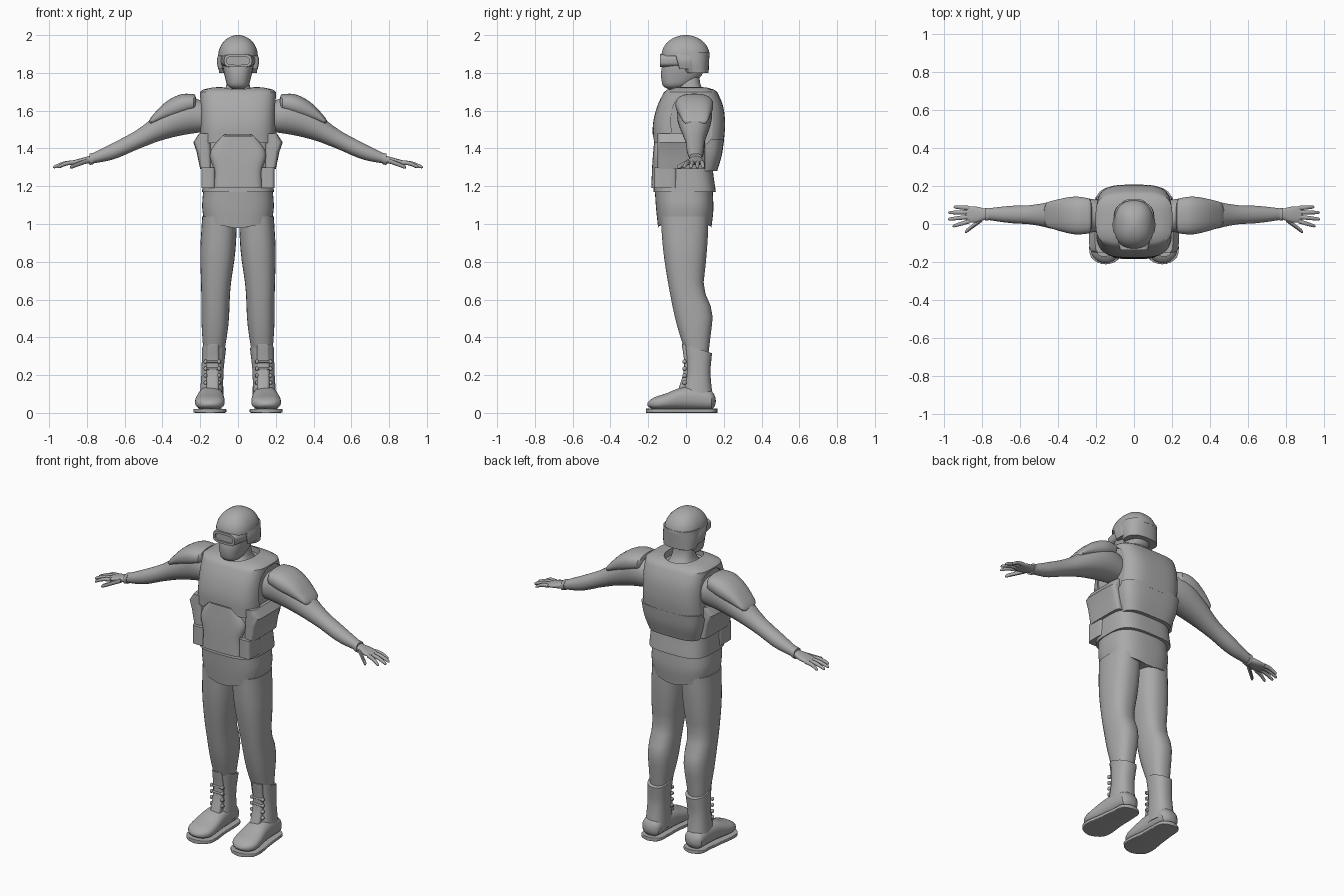
import bpy, bmesh, math

cube = bpy.data.objects.get("Cube")
if cube:
    bpy.data.objects.remove(cube, do_unlink=True)

grey = bpy.data.materials.new("plain_grey")
grey.use_nodes = True
grey.diffuse_color = (.4, .4, .4, 1)
grey.node_tree.nodes["Principled BSDF"].inputs["Base Color"].default_value = grey.diffuse_color


def at(keys, t):
    """Smooth curve through evenly spaced keys, read at t between 0 and 1."""
    last = len(keys) - 1
    if last == 0:
        return keys[0]
    i = min(int(t * last + 1e-6), last - 1)
    u = t * last - i
    a, b = keys[i], keys[i + 1]
    before = keys[i - 1] if i > 0 else 2 * a - b
    after = keys[i + 2] if i + 2 <= last else 2 * b - a
    ease = u * u * (3 - 2 * u)
    bend = (b - before) / 2 * u * (1 - u) ** 2 - (after - a) / 2 * u * u * (1 - u)
    return a + (b - a) * ease + bend


def around(centre, radius):
    """Low and high outline curves at a radius either side of a centre curve."""
    count = max(len(centre), len(radius), 2)
    steps = [i / (count - 1) for i in range(count)]
    return ([at(centre, t) - at(radius, t) for t in steps],
            [at(centre, t) + at(radius, t) for t in steps])


def half(*widths):
    return around([0], widths)


def activate(ob):
    for other in bpy.context.selected_objects:
        other.select_set(False)
    ob.select_set(True)
    bpy.context.view_layer.objects.active = ob


def solid(name, axis, span, a, b, power=2.4, crisp=False, round_start=0, round_end=0,
          flat=False, mirror=False, shift=None, smooth=True, segments=32):
    """Skin rounded-box sections along an axis; a and b are (low, high) outline curves."""
    start, end = span
    length = abs(end - start)
    rings = max(len(keys) for keys in a + b + ([0, 1],)) if crisp else 20
    bm = bmesh.new()
    rows = []
    for r in range(rings):
        t = r / (rings - 1)
        if not crisp:
            t = (1 - math.cos(math.pi * t)) / 2
        scale = 1
        for reach, distance in ((round_start, t * length), (round_end, (1 - t) * length)):
            if distance < reach:
                scale *= max(math.sqrt(1 - (1 - distance / reach) ** 2), .05)
        row = []
        for k in range(segments):
            angle = 2 * math.pi * (k + .5) / segments
            point = []
            for (low, high), wave, size in ((a, math.cos(angle), scale),
                                            (b, math.sin(angle), 1 if flat else scale)):
                lo, hi = at(low, t), at(high, t)
                reach = math.copysign(abs(wave) ** (2 / power), wave) * size
                point.append((lo + hi) / 2 + (hi - lo) / 2 * reach)
            point.insert("xyz".index(axis), start + (end - start) * t)
            row.append(bm.verts.new(shift(*point) if shift else point))
        rows.append(row)
    for lower, upper in zip(rows, rows[1:]):
        for k in range(segments):
            n = (k + 1) % segments
            bm.faces.new((lower[k], lower[n], upper[n], upper[k]))
    bm.faces.new(rows[0])
    bm.faces.new(rows[-1])
    bmesh.ops.recalc_face_normals(bm, faces=bm.faces)
    mesh = bpy.data.meshes.new(name)
    bm.to_mesh(mesh)
    bm.free()
    mesh.materials.append(grey)
    ob = bpy.data.objects.new(name, mesh)
    bpy.context.collection.objects.link(ob)
    if mirror:
        ob.modifiers.new("mirror", "MIRROR").use_mirror_merge = False
    if smooth:
        activate(ob)
        bpy.ops.object.shade_smooth_by_angle(angle=math.radians(35))
    return ob


def carve(ob, *args, **options):
    """Cut a solid out of an object, then discard the cutter."""
    cutter = solid("cutter", *args, smooth=False, **options)
    cutter.hide_render = True
    cut = ob.modifiers.new("cut", "BOOLEAN")
    cut.operation, cut.object, cut.solver = "DIFFERENCE", cutter, "EXACT"
    activate(ob)
    bpy.ops.object.modifier_apply(modifier=cut.name)
    bpy.data.objects.remove(cutter, do_unlink=True)


# Head, helmet and goggles
solid("neck", "z", (1.66, 1.8), half(.1, .07, .06, .055), ([-.085, -.04, -.03], [.125, .08, .07]))
solid("head", "z", (1.71, 1.95), half(.05, .068, .08, .08, .06),
      ([-.12, -.133, -.12, -.1], [-.02, .07, .1, .1, .08]), round_start=.03)
solid("helmet_dome", "z", (1.89, 2), half(.105), ([-.13], [.126]), round_end=.11)
solid("helmet_back", "z", (1.8, 1.91), half(.1, .107, .104), ([-.01, -.05, -.06], [.12, .125]))
solid("ear_guards", "z", (1.82, 1.91), ([.08], [.105, .112, .1]), ([-.035, -.06], [.035]),
      power=3, mirror=True)
goggles = solid("goggles", "y", (-.04, -.137), half(.09, .085, .073), ([1.83], [1.9]),
                power=3.5, crisp=True)
carve(goggles, "y", (-.2, -.128), half(.06), ([1.843], [1.886]), power=3.5, crisp=True)

# Vest with neck opening, armholes and a raised lower chest edge
vest = solid("vest", "z", (1.43, 1.73), half(.202),
             ([-.175, -.175, -.15, -.1], [.2, .207, .195, .15]),
             power=3.6, round_end=.03, segments=48)
carve(vest, "x", (.188, .3), ([-.08], [.15]), ([1.4], [1.69]), crisp=True, mirror=True)
carve(vest, "z", (1.685, 1.8), half(.1), ([-.09], [.13]), crisp=True)
carve(vest, "z", (1.4, 1.475), half(.15, .07), ([-.3], [-.13]), power=12, crisp=True)
shell = solid("back_shell", "z", (1.28, 1.45), half(.165, .188, .2),
              ([-.03], [.165, .19, .202]), power=3.6, segments=48)
carve(shell, "x", (.188, .3), ([-.08], [.15]), ([1.4], [1.69]), crisp=True, mirror=True)

# Waist, belly plate and flank guards
solid("waist", "z", (1.17, 1.47), half(.19, .184, .19),
      ([-.172, -.164, -.155], [.158, .14, .15]), power=3.4, segments=48)
solid("belly_plate", "z", (1.19, 1.465), half(.132, .13, .15, .1),
      ([-.184, -.178, -.166], [0]), power=5)
solid("flank_guards", "z", (1.29, 1.48), ([.14], [.2, .21, .22, .237, .205]),
      ([-.15], [.1]), power=5, crisp=True, mirror=True)
solid("flank_tails", "z", (1.19, 1.3), ([.12], [.194]), ([-.17], [-.05]), power=5, crisp=True, mirror=True)


# Hips with a hem that rises at the sides
def hem(x, y, z):
    return x, y, z + abs(x) * (1.17 - z)


solid("hips", "z", (.975, 1.17), half(.18, .19, .185),
      ([-.148, -.158, -.165], [.135, .145, .142]), power=2.8, shift=hem, segments=48)

# Legs
solid("legs", "z", (1.04, .28), ([.004, .014, .04, .05, .08], [.19, .2, .195, .193, .18]),
      ([-.135, -.12, -.09, -.05, .01], [.12, .115, .105, .095, .14, .13, .115]), mirror=True)


# Boots with a top edge that drops to the back
def slant(x, y, z):
    return x, y, z - max(0, y) * max(0, z - .2) * 2


solid("boot_shafts", "z", (.06, .36), ([.077, .077, .064], [.205, .194, .191]),
      ([-.03, 0, -.012], [.145, .13, .138]), mirror=True, shift=slant)
solid("boot_feet", "y", (-.205, .158), ([.08, .07, .075, .08, .088], [.22, .228, .215, .206, .2]),
      ([.016], [.075, .1, .135, .14, .11]), round_start=.06, round_end=.03, mirror=True)
solid("boot_soles", "y", (-.212, .166), ([.07, .062, .072, .074, .08], [.228, .236, .222, .212, .205]),
      ([0], [.022]), power=9, round_start=.06, round_end=.04, flat=True, mirror=True)
solid("boot_tongues", "z", (.11, .365), ([.1], [.167]), ([-.045, -.01, -.022], [.04]),
      power=4, mirror=True)
for row in range(4):
    height = [.16 + row * .037]
    solid(f"lace_{row}", "x", (.09, .18), around([-.008], [.006]), around(height, [.006]),
          segments=12, mirror=True)
    for side, x in (("inner", .1), ("outer", .172)):
        solid(f"{side}_lace_knob_{row}", "x", (x - .01, x + .01), around([-.008], [.011]),
              around(height, [.011]), round_start=.01, round_end=.01, segments=12, mirror=True)

# Arms, shoulder pads and cuffs
solid("arms", "x", (.16, .78), around([.043, .052], [.08, .093, .077, .052, .045, .029]),
      ([1.49, 1.472, 1.442, 1.395, 1.343, 1.318], [1.64, 1.675, 1.595, 1.5, 1.432, 1.37]),
      power=2.1, mirror=True)
solid("shoulder_pads", "x", (.22, .475), around([.042, .05], [.09, .1, .085, .06]),
      ([1.6, 1.57, 1.545, 1.52], [1.688, 1.686, 1.64, 1.55]),
      round_start=.012, round_end=.02, mirror=True)
solid("cuffs", "x", (.765, .785), around([.051], [.034]), around([1.347, 1.342], [.03]), mirror=True)

# Hands
solid("palms", "x", (.775, .89), ([.026, .008, .01], [.078, .092, .092]),
      ([1.323, 1.316, 1.315], [1.363, 1.348, 1.332]), round_end=.015, mirror=True)


def finger(name, start, end, sideways, height, radius):
    solid(name, "x", (start, end), around(sideways, radius), around(height, radius),
          power=2, round_end=.01, segments=12, mirror=True)


for name, root, tip, end in (("index", .015, -.012, .955), ("middle", .038, .025, .98),
                             ("ring", .062, .06, .978), ("little", .084, .09, .95)):
    finger(name + "_fingers", .865, end, [root, tip], [1.326, 1.32, 1.3], [.012, .011, .008])
finger("thumbs", .8, .89, [.025, -.043], [1.335, 1.3], [.014, .011])
